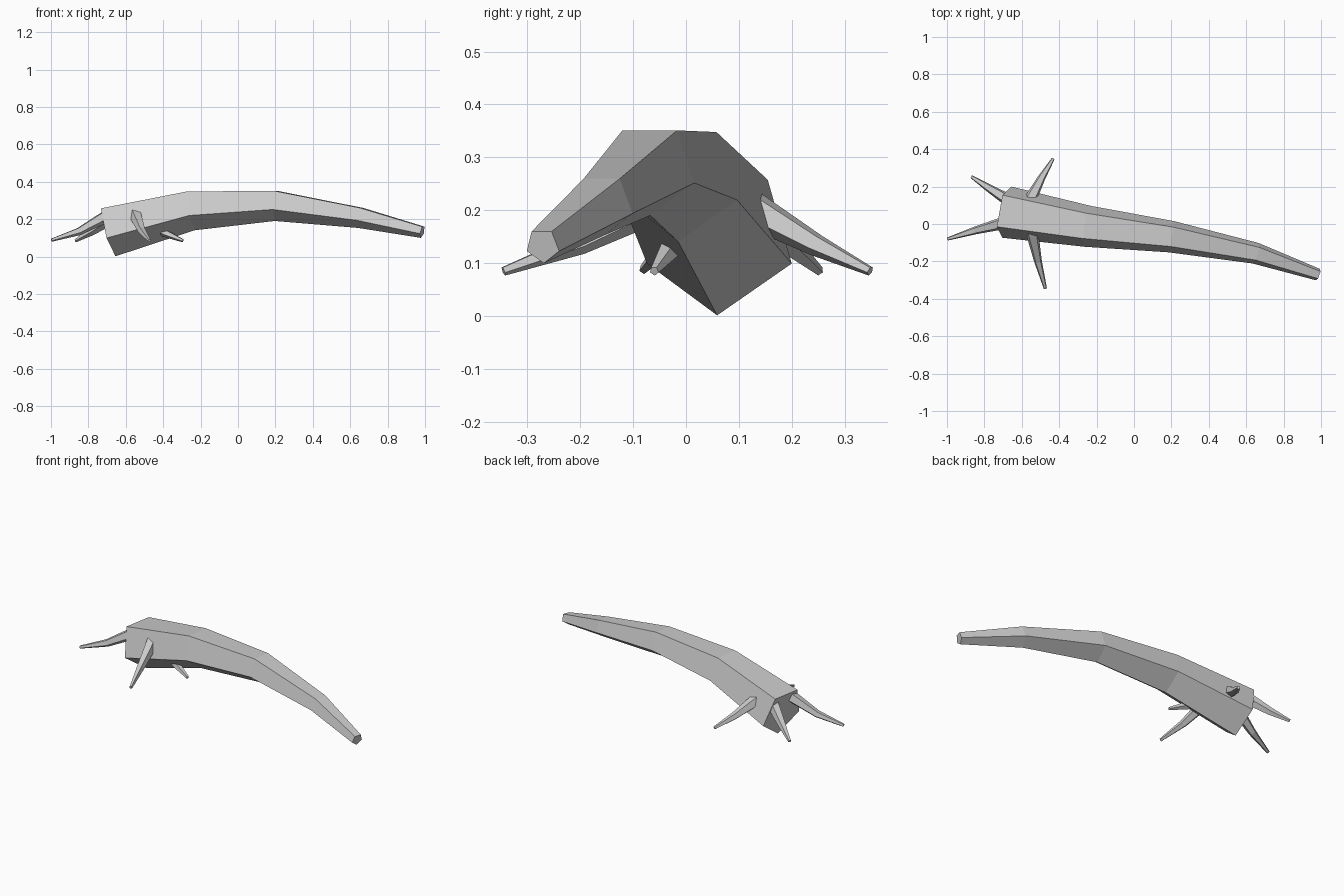
import bpy, bmesh
from math import sin, cos, pi
from mathutils import Vector

if "Cube" in bpy.data.objects:
    bpy.data.objects.remove(bpy.data.objects["Cube"])


def tube(name, path, radii, sides=5):
    """Tapered, capped tube along a path, one cross-section corner pointing down."""
    pts = [Vector(p) for p in path]
    bm = bmesh.new()
    rings = []
    for i, (p, r) in enumerate(zip(pts, radii)):
        t = Vector()
        if i > 0:
            t += (p - pts[i - 1]).normalized()
        if i < len(pts) - 1:
            t += (pts[i + 1] - p).normalized()
        t.normalize()
        side = t.cross(Vector((0, 0, 1))).normalized()
        up = side.cross(t)
        angles = [-pi / 2 + 2 * pi * k / sides for k in range(sides)]
        rings.append([bm.verts.new(p + r * (cos(a) * side + sin(a) * up)) for a in angles])
    for a, b in zip(rings, rings[1:]):
        for k in range(sides):
            j = (k + 1) % sides
            bm.faces.new((a[k], a[j], b[j], b[k]))
    bm.faces.new(rings[0])
    bm.faces.new(rings[-1])
    bmesh.ops.recalc_face_normals(bm, faces=bm.faces)
    mesh = bpy.data.meshes.new(name)
    bm.to_mesh(mesh)
    bm.free()
    obj = bpy.data.objects.new(name, mesh)
    bpy.context.collection.objects.link(obj)
    return obj


# Fallen, arched trunk
tube("trunk",
     [(-0.69, 0.065, 0.143), (-0.25, -0.012, 0.255), (0.20, -0.068, 0.279),
      (0.653, -0.157, 0.212), (0.985, -0.271, 0.133)],
     [0.146, 0.116, 0.089, 0.06, 0.034])

# Roots spreading from the thick end: start, bend, tip
roots = [
    [(-0.68, 0.01, 0.23), (-0.85, -0.035, 0.135), (-0.997, -0.08, 0.088)],
    [(-0.66, 0.12, 0.215), (-0.78, 0.195, 0.135), (-0.868, 0.252, 0.085)],
    [(-0.56, 0.12, 0.205), (-0.495, 0.245, 0.135), (-0.433, 0.348, 0.085)],
    [(-0.548, -0.03, 0.225), (-0.513, -0.20, 0.138), (-0.474, -0.345, 0.085)],
    [(-0.50, 0.01, 0.2), (-0.39, -0.03, 0.125), (-0.294, -0.06, 0.085)],
]
for i, path in enumerate(roots, 1):
    tube(f"root_{i}", path, [0.037, 0.022, 0.009])
